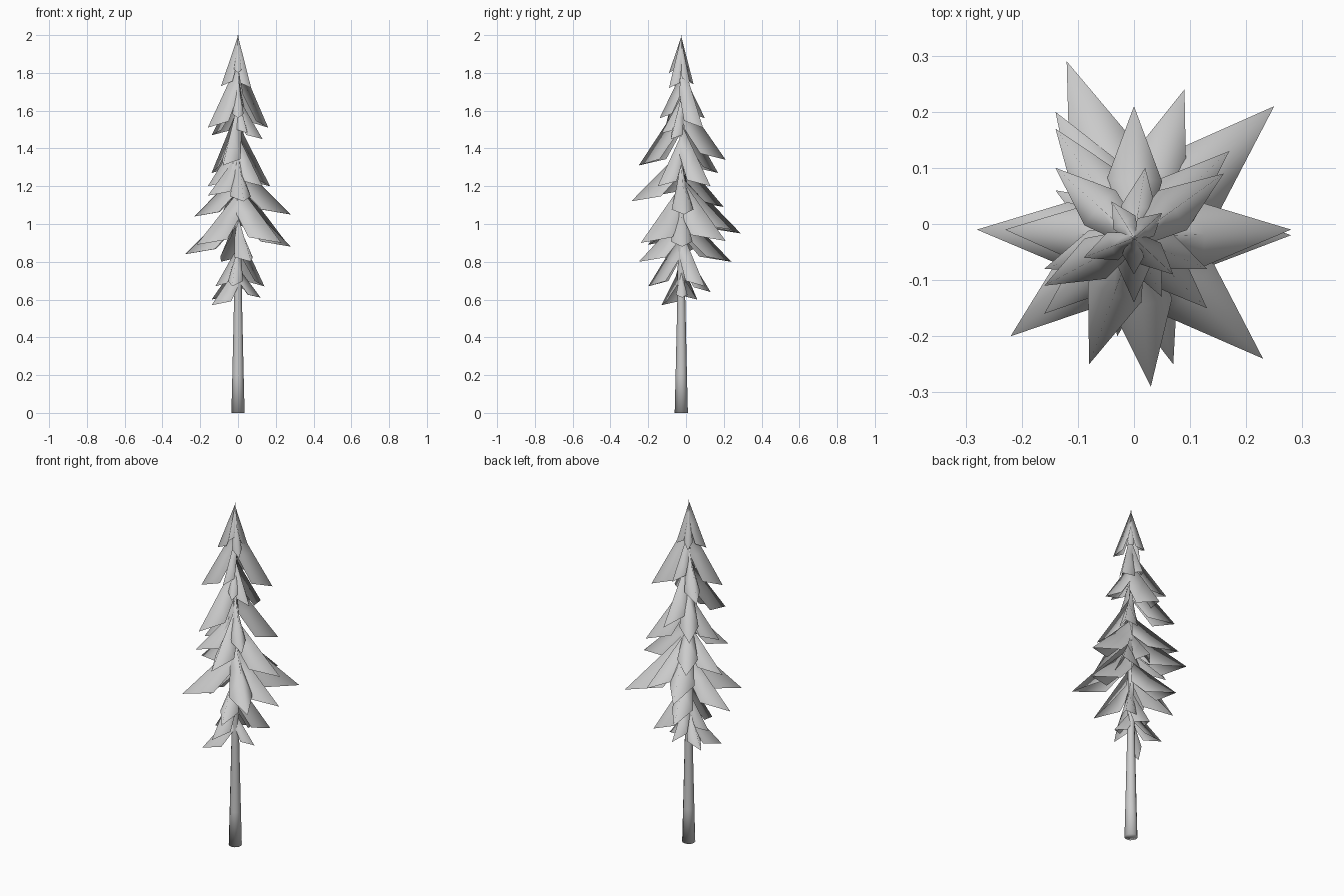
import bpy
import bmesh
from mathutils import Vector

cube = bpy.data.objects.get("Cube")
if cube:
    bpy.data.objects.remove(cube, do_unlink=True)

AXIS = Vector((0, -0.025, 0))

# Tiers from the crown down: steepness, then bough tips in hundredths of a unit
TIERS = [
    (2.6, [(0, -9, 180), (5, 2, 175), (-9, -6, 173), (7, -9, 172), (-4, 4, 174)]),
    (1.6, [(2, 10, 156), (0, -14, 156), (16, 9, 151), (-16, -11, 151)]),
    (1.2, [(-14, 10, 147), (13, -8, 145), (5, -13, 148)]),
    (1.2, [(0, 21, 134), (-8, -25, 131), (-14, 17, 127),
           (17, 13, 120), (-16, -8, 120), (13, -15, 120)]),
    (0.8, [(3, -29, 112), (28, -1, 105), (-23, -1, 104), (-14, 20, 109),
           (-16, -16, 115)]),
    (0.8, [(-12, 29, 95), (25, 21, 91), (23, -24, 90), (-22, -20, 89),
           (28, -2, 88), (-28, -1, 84), (9, 24, 97), (-9, 24, 80),
           (7, -25, 80)]),
    (1.3, [(14, 10, 67), (-12, -4, 67), (-3, -20, 67), (0, 13, 64)]),
    (0.9, [(12, -2, 61), (-14, 6, 60), (-14, -13, 57)]),
]


def make_material(name, color):
    mat = bpy.data.materials.new(name)
    mat.use_nodes = True
    mat.diffuse_color = color
    mat.node_tree.nodes["Principled BSDF"].inputs["Base Color"].default_value = color
    return mat


def make_object(name, bm, mat):
    mesh = bpy.data.meshes.new(name)
    bmesh.ops.recalc_face_normals(bm, faces=bm.faces)
    for face in bm.faces:
        face.smooth = True
    bm.to_mesh(mesh)
    bm.free()
    mesh.materials.append(mat)
    obj = bpy.data.objects.new(name, mesh)
    bpy.context.collection.objects.link(obj)
    return obj


def add_bough(bm, tip, steepness):
    """A pointed, drooping tent: a ridge line with a skirt on each side."""
    out = Vector((tip.x, tip.y, 0)) - AXIS
    reach = out.length
    out.normalize()
    side = Vector((-out.y, out.x, 0))
    drop = min(0.05 + steepness * reach, 1.99 - tip.z)
    width = 0.01 + 0.17 * reach

    def point(along, across, height):
        return bm.verts.new(AXIS + out * reach * along + side * across
                            + Vector((0, 0, tip.z + drop * height)))

    root = point(0.02, 0, 1)
    ridge = point(0.45, 0, 0.56)
    end = point(1, 0, 0)
    for s in (1, -1):
        shoulder = point(0.06, s * width * 0.5, 0.5)
        corner = point(0.43, s * width, 0.1)
        for loop in ([root, shoulder, ridge], [shoulder, corner, ridge],
                     [ridge, corner, end]):
            bm.faces.new(loop)


# Trunk: stacked rings narrowing to a point
grey = make_material("grey", (0.6, 0.6, 0.6, 1))
bm = bmesh.new()
rings = [(0, 0.035), (0.2, 0.03), (0.6, 0.021), (1.3, 0.012), (2, 0.002)]
for (z0, r0), (z1, r1) in zip(rings, rings[1:]):
    cone = bmesh.ops.create_cone(bm, cap_ends=False, segments=12,
                                 radius1=r0, radius2=r1, depth=z1 - z0)
    bmesh.ops.translate(bm, verts=cone["verts"],
                        vec=AXIS + Vector((0, 0, (z0 + z1) / 2)))
bmesh.ops.remove_doubles(bm, verts=bm.verts, dist=0.0005)
bmesh.ops.holes_fill(bm, edges=bm.edges)
make_object("trunk", bm, grey)

# Boughs
bm = bmesh.new()
for steepness, tips in TIERS:
    for tip in tips:
        add_bough(bm, Vector(tip) / 100, steepness)
make_object("boughs", bm, grey)
